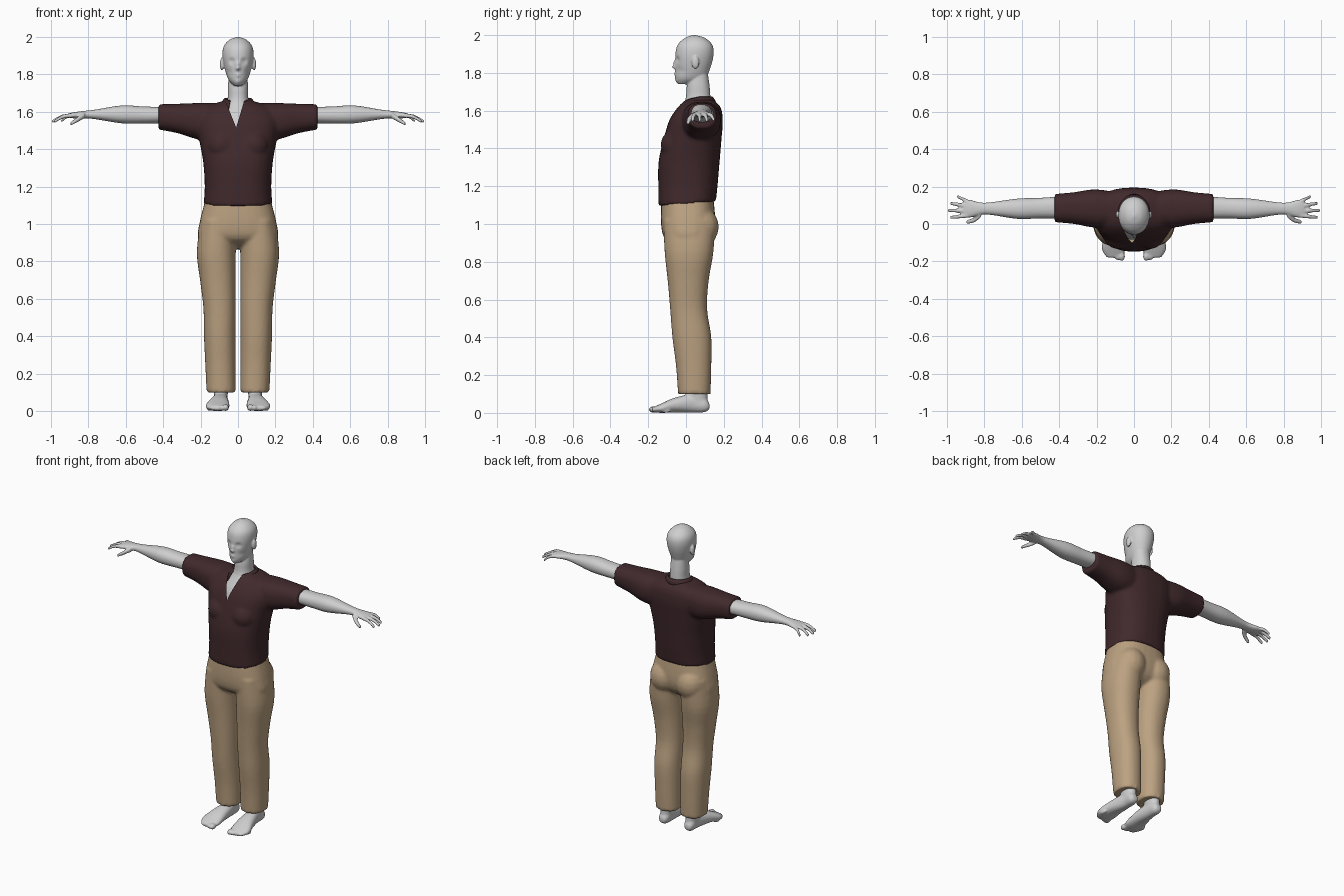
import bpy, bmesh, math
from mathutils import Vector, Matrix

if "Cube" in bpy.data.objects:
    bpy.data.objects.remove(bpy.data.objects["Cube"])


def material(name, rgb):
    mat = bpy.data.materials.new(name)
    mat.use_nodes = True
    mat.diffuse_color = (*rgb, 1)
    shader = mat.node_tree.nodes["Principled BSDF"]
    shader.inputs["Base Color"].default_value = (*rgb, 1)
    shader.inputs["Roughness"].default_value = 0.8
    return mat


skin = material("pale grey skin", (0.62, 0.62, 0.62))
maroon = material("dark maroon cloth", (0.052, 0.022, 0.025))
tan = material("tan cloth", (0.5, 0.36, 0.22))


def spline(rows, steps):
    """Smoothly interpolate rows of numbers, passing through each one."""
    rows = [Vector(row) for row in rows]
    # Extra end rows keep the tangents at both ends
    padded = [rows[0], *rows, rows[-1]]
    result = []
    for before, start, end, after in zip(padded, padded[1:], padded[2:], padded[3:]):
        leave, arrive = (end - before) / 2, (after - start) / 2
        for step in range(steps):
            t = step / steps
            ease = t * t * (3 - 2 * t)
            curve = start.lerp(end, ease)
            curve += leave * (t * (1 - t) ** 2) - arrive * (t * t * (1 - t))
            result.append(curve)
    return result + [rows[-1]]


def loft(bm, axis, rows, power=2.2, sides=(1,), steps=4, segments=32):
    """Closed tube along an axis; each row is position, then low and high of both other axes."""
    along = "xyz".index(axis)
    across, upward = [i for i in range(3) if i != along]
    made = []
    for side in sides:
        rings = []
        for position, left, right, low, high in spline(rows, steps):
            ring = []
            for i in range(segments):
                angle = math.tau * i / segments
                cos, sin = math.cos(angle), math.sin(angle)
                cos = math.copysign(abs(cos) ** (2 / power), cos)
                sin = math.copysign(abs(sin) ** (2 / power), sin)
                point = Vector()
                point[along] = position
                point[across] = (left + right + (right - left) * cos) / 2
                point[upward] = (low + high + (high - low) * sin) / 2
                point.x *= side
                ring.append(bm.verts.new(point))
            rings.append(ring)
            made += ring
        for ring, following in zip(rings, rings[1:]):
            for i in range(segments):
                bm.faces.new((ring[i - 1], ring[i], following[i], following[i - 1]))
        bm.faces.new(rings[0])
        bm.faces.new(rings[-1])
    return made


def trunk(bm, rows, **options):
    """Upright loft, centred on x; each row is height, half width, front and back."""
    return loft(bm, "z", [(z, -half, half, front, back) for z, half, front, back in rows], **options)


BOTH = (1, -1)


def ball(bm, centre, size):
    """Matching ellipsoids on the left and right."""
    for side in BOTH:
        place = Matrix.Translation((centre[0] * side, *centre[1:]))
        bmesh.ops.create_uvsphere(bm, u_segments=16, v_segments=10, radius=1,
                                  matrix=place @ Matrix.Diagonal((*size, 1)))


def finger(bm, path):
    """Thin mirrored tubes along rows of x, y, z and radius."""
    loft(bm, "x", [(x, y - r, y + r, z - r, z + r) for x, y, z, r in path],
         sides=BOTH, segments=12)


def finish(bm, name, mat):
    """Turn the working mesh into a smooth shaded object."""
    bmesh.ops.recalc_face_normals(bm, faces=bm.faces)
    mesh = bpy.data.meshes.new(name)
    bm.to_mesh(mesh)
    bm.free()
    mesh.materials.append(mat)
    mesh.shade_smooth()
    part = bpy.data.objects.new(name, mesh)
    bpy.context.collection.objects.link(part)
    return part


def fuse(part, voxel, rounds):
    """Merge overlapping pieces into one soft surface."""
    remesh = part.modifiers.new("fuse", "REMESH")
    remesh.mode, remesh.voxel_size = "VOXEL", voxel
    remesh.use_smooth_shade = True
    relax = part.modifiers.new("relax", "SMOOTH")
    relax.factor, relax.iterations = 0.5, rounds


# Head with sculpted face, ears, neck and upper chest
bm = bmesh.new()
head = trunk(bm, [
    (1.74, .02, -.04, .03), (1.77, .05, -.054, .1), (1.83, .071, -.055, .13),
    (1.9, .083, -.056, .146), (1.95, .076, -.043, .138),
    (1.985, .045, -.005, .1), (2, .005, .035, .05)], power=2.1, steps=10, segments=72)
features = {  # x, z, spread and push along y
    "nose tip": (0, 1.832, .011, -.022), "nose bridge": (0, 1.855, .011, -.011),
    "eye socket": (.033, 1.87, .013, .013), "eyelid": (.032, 1.868, .007, -.006),
    "lips": (0, 1.795, .012, -.008), "chin": (0, 1.76, .014, -.006),
    "cheek": (.05, 1.81, .018, .006)}
for vert in head:
    if vert.co.y < .03:
        x, z = abs(vert.co.x), vert.co.z
        vert.co.y += sum(push * math.exp(-((x - fx) ** 2 + (z - fz) ** 2) / spread ** 2)
                         for fx, fz, spread, push in features.values())
ball(bm, (.086, .05, 1.855), (.011, .02, .034))
trunk(bm, [
    (1.45, .12, -.085, .12), (1.55, .11, -.062, .13), (1.65, .06, -.006, .13),
    (1.73, .054, .004, .125), (1.8, .05, .02, .115)])
fuse(finish(bm, "head_and_neck", skin), .005, 2)

# Bare arms, palms, fingers and thumbs
bm = bmesh.new()
loft(bm, "x", [
    (.36, .03, .15, 1.54, 1.625), (.5, .03, .14, 1.537, 1.628),
    (.62, .027, .136, 1.538, 1.634), (.76, .048, .117, 1.56, 1.612),
    (.82, .049, .115, 1.565, 1.605), (.88, .034, .13, 1.565, 1.597),
    (.91, .045, .12, 1.57, 1.59)], sides=BOTH)
for i in range(4):
    knuckle = Vector((.89, .045 + .025 * i, 1.58, .012))
    tip = Vector((.995 - .012 * (i - 1) ** 2, .035 + .038 * i, 1.547, .009))
    bend = knuckle.lerp(tip, .5)
    bend.z += .01
    finger(bm, [knuckle, bend, tip])
finger(bm, [(.82, .05, 1.58, .016), (.855, .022, 1.56, .014), (.895, .01, 1.535, .01)])
fuse(finish(bm, "arms_and_hands", skin), .006, 2)

# Bare feet with ankles and toes
bm = bmesh.new()
loft(bm, "z", [(.03, .06, .125, .01, .118), (.1, .054, .13, 0, .113),
               (.2, .05, .135, 0, .113)], sides=BOTH)
loft(bm, "y", [
    (.124, .075, .112, .02, .05), (.1, .06, .126, .004, .08),
    (.04, .055, .13, .002, .1), (-.06, .048, .155, .003, .08),
    (-.13, .046, .173, 0, .05), (-.18, .06, .145, .005, .026)], sides=BOTH)
for i in range(5):
    radius = .018 - .002 * i
    ball(bm, (.066 + .022 * i, -.172 + .004 * i * i, radius), (radius, .026, radius))
fuse(finish(bm, "feet", skin), .007, 2)

# Trousers: hips, seat and legs
bm = bmesh.new()
trunk(bm, [(1.14, .172, -.13, .145), (1, .207, -.132, .155),
           (.92, .21, -.11, .13), (.87, .13, -.03, .06)], power=2.5)
ball(bm, (.095, .08, .985), (.095, .094, .105))
leg = [(1.02, .2, -.12, .155), (.85, .22, -.113, .145), (.7, .203, -.097, .12),
       (.55, .185, -.084, .112), (.4, .182, -.072, .134),
       (.25, .175, -.053, .134), (.1, .168, -.042, .13)]
loft(bm, "z", [(z, .012, outer, front, back) for z, outer, front, back in leg], sides=BOTH)
fuse(finish(bm, "trousers", tan), .01, 3)

# Shirt body with a tilted hem, chest and short sleeves
bm = bmesh.new()
body = trunk(bm, [
    (1.107, .184, -.146, .158), (1.2, .178, -.147, .167), (1.33, .186, -.145, .178),
    (1.45, .207, -.118, .188), (1.55, .218, -.088, .195),
    (1.62, .18, -.042, .182), (1.66, .075, 0, .14)], power=2.4)
for vert in body:
    vert.co.z += max(0, 1.2 - vert.co.z) * vert.co.y * .8
ball(bm, (.085, -.045, 1.42), (.085, .09, .085))
loft(bm, "x", [
    (.05, -.01, .16, 1.45, 1.645), (.2, -.02, .185, 1.45, 1.647),
    (.32, 0, .17, 1.485, 1.643), (.425, .01, .16, 1.505, 1.64)], power=2.4, sides=BOTH)
shirt = finish(bm, "shirt", maroon)
fuse(shirt, .01, 4)

# Bake the shirt and cut the open neck along two slanted lines
bpy.context.view_layer.update()
depsgraph = bpy.context.evaluated_depsgraph_get()
bm = bmesh.new()
bm.from_mesh(shirt.evaluated_get(depsgraph).to_mesh())
shirt.modifiers.clear()
slit = Vector((-.01, 0, 1.515))
slants = [Vector((-1, 0, .3)), Vector((1, 0, .4))]


def near_neck(face):
    centre = face.calc_center_median()
    return centre.y < .03 and centre.z > slit.z - .03 and abs(centre.x) < .1


for slant in slants:
    faces = [face for face in bm.faces if near_neck(face)]
    edges = {edge for face in faces for edge in face.edges}
    verts = {vert for face in faces for vert in face.verts}
    bmesh.ops.bisect_plane(bm, geom=[*faces, *edges, *verts], plane_co=slit, plane_no=slant)
opening = [face for face in bm.faces if near_neck(face) and
           all((face.calc_center_median() - slit).dot(slant) > 0 for slant in slants)]
bmesh.ops.delete(bm, geom=opening, context="FACES")
bm.to_mesh(shirt.data)
bm.free()
shirt.data.shade_smooth()

# Folded collar with two front points
bm = bmesh.new()
strips = []
count = 28
for i in range(count + 1):
    turn = 2 * i / count - 1
    angle = turn * math.radians(145)
    point = max(0, abs(turn) - .6) / .4
    strip = []
    for radius, height, forward, drop in ((.064, 1.655, 0, .01), (.07, 1.675, 0, .014),
                                          (.08, 1.665, .012, .018), (.092, 1.645, .035, .035)):
        strip.append(bm.verts.new((radius * math.sin(angle),
                                   .068 + radius * math.cos(angle) - forward * point,
                                   height - drop * point)))
    strips.append(strip)
for strip, following in zip(strips, strips[1:]):
    for k in range(3):
        bm.faces.new((strip[k], strip[k + 1], following[k + 1], following[k]))
collar = finish(bm, "collar", maroon)
collar.modifiers.new("thickness", "SOLIDIFY").thickness = .006
